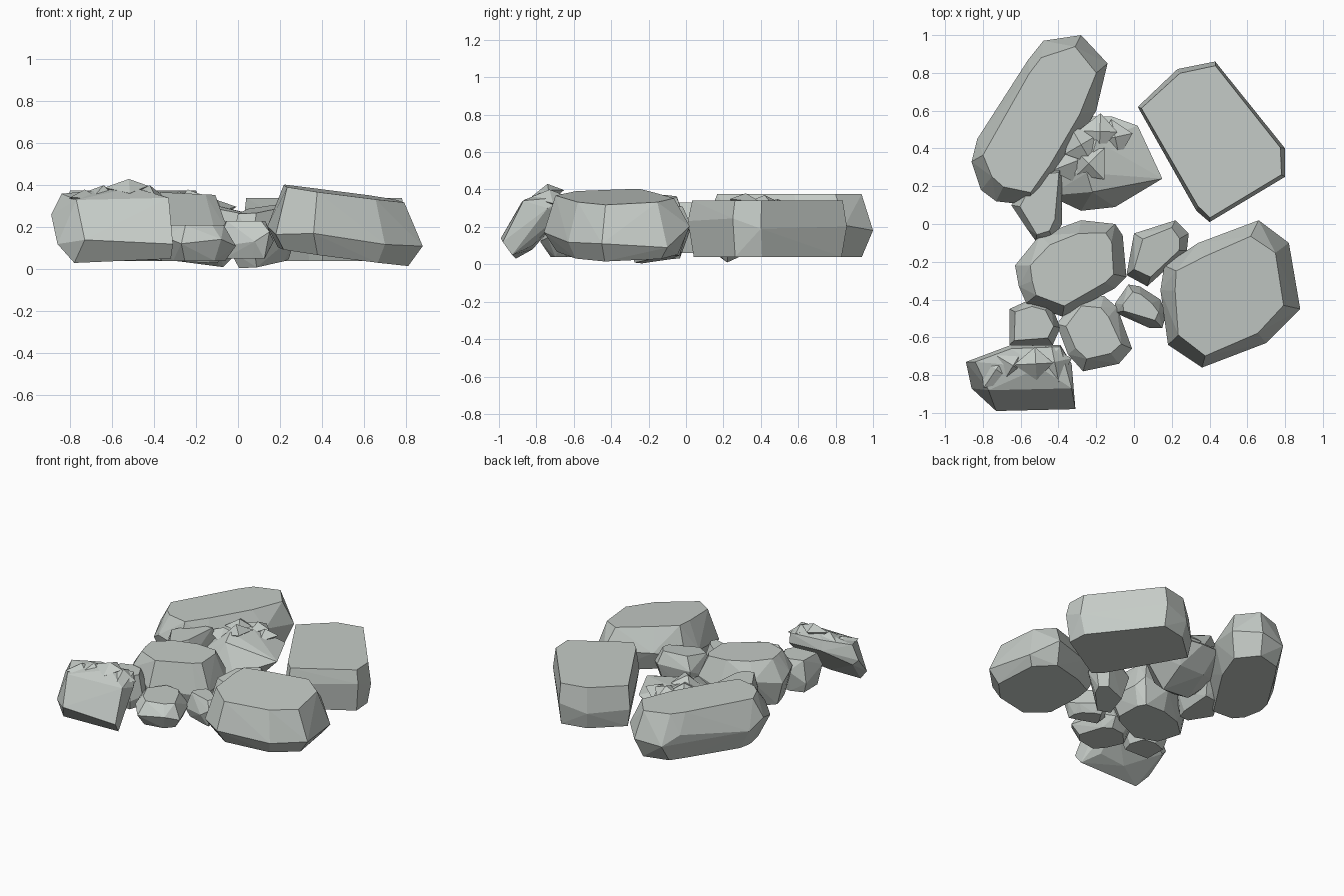
import bpy
import bmesh
import math
import random
from mathutils import Vector

random.seed(4)
cube = bpy.data.objects.get("Cube")
if cube:
    bpy.data.objects.remove(cube, do_unlink=True)

stone = bpy.data.materials.new("grey stone")
stone.use_nodes = True
colour = (0.56, 0.6, 0.57, 1)
stone.diffuse_color = colour
stone.node_tree.nodes["Principled BSDF"].inputs["Base Color"].default_value = colour


def hull(bm, points):
    """Add the convex hull of some points to a mesh."""
    verts = [bm.verts.new(p) for p in points]
    result = bmesh.ops.convex_hull(bm, input=verts)
    loose = {v for v in result["geom_interior"] + result["geom_unused"]
             if isinstance(v, bmesh.types.BMVert)}
    bmesh.ops.delete(bm, geom=list(loose), context="VERTS")


def finish(name, bm):
    """Merge flat facets and make the flat shaded object."""
    bmesh.ops.dissolve_limit(bm, angle_limit=math.radians(2),
                             verts=bm.verts[:], edges=bm.edges[:])
    bmesh.ops.recalc_face_normals(bm, faces=bm.faces[:])
    mesh = bpy.data.meshes.new(name)
    bm.to_mesh(mesh)
    bm.free()
    mesh.materials.append(stone)
    rock = bpy.data.objects.new(name, mesh)
    bpy.context.collection.objects.link(rock)


def boulder(name, outline, low, high, top=0.08, base=0.05, tilt=(0, 0),
            waist=0.5, jitter=0.05):
    """Hull of a bottom ring, an uneven waist and a flat top ring."""
    centre = sum((Vector(p) for p in outline), Vector((0, 0))) / len(outline)
    slope = Vector(tilt)
    points = []
    for p in outline:
        p = Vector(p)
        inward = (centre - p).normalized()
        middle = low + (high - low) * waist + random.uniform(-jitter, jitter)
        for inset, z in ((base, low), (0, middle), (top, high)):
            q = p + inward * inset * random.uniform(0.8, 1.2)
            points.append((q.x, q.y, z + slope.dot(q - centre)))
    bm = bmesh.new()
    hull(bm, points)
    finish(name, bm)


def shards(name, spots, size):
    """Angular four sided chips breaking up a rough surface."""
    bm = bmesh.new()
    for spot in spots:
        turn = random.uniform(0, math.tau)
        points = [Vector(spot)]
        for i in range(4):
            a = turn + math.tau * i / 4
            r = size * random.uniform(0.8, 1.2)
            lift = size * random.uniform(-0.8, -0.3)
            points.append(Vector(spot) + Vector((r * math.cos(a), r * math.sin(a), lift)))
        points.append(Vector(spot) - Vector((0, 0, size)))
        hull(bm, points)
    finish(name, bm)


# Large boulders
boulder("long_back_boulder",
        [(-.28, 1), (-.48, .97), (-.56, .87), (-.83, .45), (-.86, .33), (-.81, .18),
         (-.73, .12), (-.55, .10), (-.42, .24), (-.2, .6), (-.14, .85)],
        .04, .375, top=.08, base=.08)
boulder("square_back_boulder",
        [(.02, .62), (.23, .82), (.43, .86), (.58, .65), (.8, .4), (.8, .25),
         (.4, .01), (.33, .07)],
        .04, .34, top=.025, base=.03, waist=.55)
boulder("front_left_boulder",
        [(.66, .02), (.82, -.1), (.88, -.45), (.7, -.63), (.36, -.76), (.18, -.64),
         (.14, -.35), (.16, -.22), (.34, -.1)],
        .065, .365, top=.08, base=.06, tilt=(-.14, .03), waist=.38)

# Middle boulders
boulder("middle_boulder",
        [(-.28, .02), (-.1, 0), (-.06, -.06), (-.04, -.28), (-.1, -.34), (-.38, -.49),
         (-.57, -.42), (-.61, -.33), (-.63, -.22), (-.5, -.06)],
        .04, .365, top=.07, base=.05, tilt=(-.05, 0))
boulder("link_boulder",
        [(-.38, .31), (-.38, 0), (-.43, -.08), (-.52, -.09), (-.57, -.02), (-.65, .1),
         (-.52, .29)],
        .06, .33, top=.04, base=.04)

# Small stones
boulder("wedge_stone",
        [(0, -.05), (.22, .02), (.29, -.05), (.28, -.14), (.07, -.33), (-.04, -.27)],
        .03, .29, top=.05, base=.06, tilt=(.1, .12))
boulder("pebble_stone",
        [(-.1, -.42), (-.03, -.32), (.03, -.33), (.14, -.4), (.17, -.48), (.15, -.55),
         (.08, -.55), (-.1, -.47)],
        .05, .23, top=.05, base=.04)
boulder("front_stone",
        [(-.3, -.39), (-.16, -.38), (-.09, -.44), (-.01, -.66), (-.08, -.74),
         (-.27, -.78), (-.35, -.69), (-.41, -.53)],
        .04, .21, top=.06)
boulder("barrel_stone",
        [(-.66, -.45), (-.55, -.4), (-.44, -.42), (-.39, -.55), (-.43, -.64),
         (-.66, -.64)],
        .06, .29, top=.04, base=.03)

# Broken rock with a sloping slab side
bm = bmesh.new()
hull(bm, [(.02, .52, .24), (.15, .24, .24), (-.1, .09, .13), (-.28, .07, .12),
          (-.45, .15, .17), (-.46, .28, .2), (-.36, .45, .22), (-.25, .57, .22),
          (-.12, .57, .22), (-.22, .17, .31), (-.25, .27, .34), (-.2, .44, .33),
          (-.07, .22, .01), (-.3, .2, .04), (-.25, .42, .1), (-.05, .42, .1)])
finish("broken_back_rock", bm)
shards("back_rock_shards",
       [(-.28, .42, .37), (-.18, .49, .35), (-.34, .32, .33), (-.1, .46, .33),
        (-.24, .32, .38)], .1)

# Leaning slab with a broken top
bm = bmesh.new()
hull(bm, [(-.73, -.99, .14), (-.31, -.98, .12), (-.32, -.93, .05), (-.78, -.91, .03),
          (-.89, -.73, .26), (-.86, -.87, .12), (-.77, -.88, .33), (-.33, -.87, .34),
          (-.84, -.73, .36), (-.65, -.66, .37), (-.39, -.65, .36), (-.5, -.76, .39),
          (-.33, -.74, .3), (-.65, -.64, .3), (-.39, -.64, .29), (-.85, -.72, .22),
          (-.6, -.82, .08), (-.4, -.82, .1)])
finish("leaning_front_slab", bm)
shards("slab_shards",
       [(-.52, -.74, .43), (-.64, -.75, .4), (-.42, -.73, .4), (-.73, -.77, .38)], .1)
